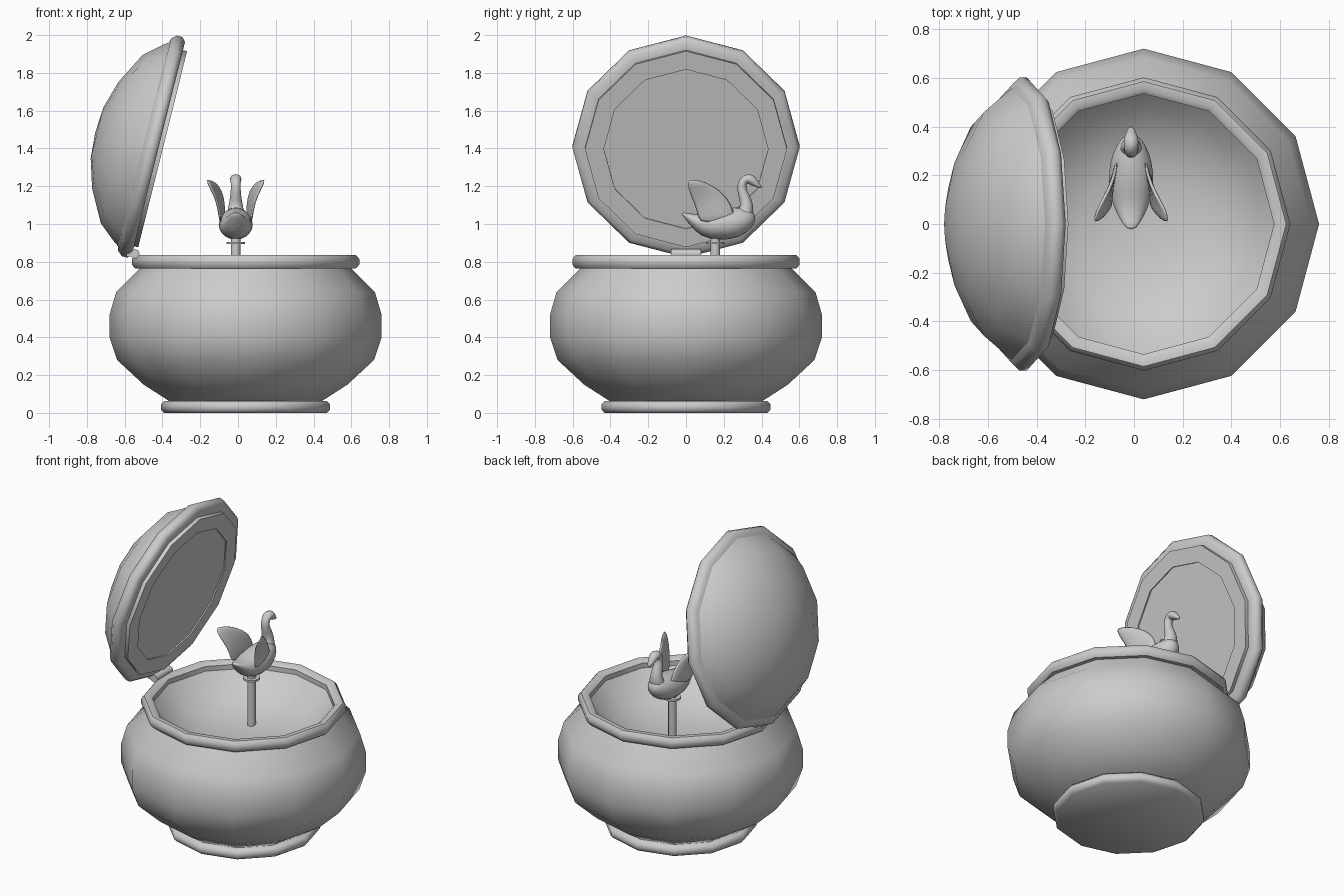
import bpy
import bmesh
import math
from mathutils import Matrix, Vector

SIDES = 12
BOWL_X = 0.04
SWAN_X = -0.012

if "Cube" in bpy.data.objects:
    bpy.data.objects.remove(bpy.data.objects["Cube"], do_unlink=True)

grey = bpy.data.materials.new("plain_grey")
grey.use_nodes = True
grey.diffuse_color = (0.6, 0.6, 0.6, 1)
grey.node_tree.nodes["Principled BSDF"].inputs["Base Color"].default_value = (0.6, 0.6, 0.6, 1)


def finish(bm, name, matrix, angle=40):
    """Turn a bmesh into a smooth shaded object that keeps its sharp edges."""
    bmesh.ops.recalc_face_normals(bm, faces=bm.faces)
    mesh = bpy.data.meshes.new(name)
    bm.to_mesh(mesh)
    bm.free()
    mesh.materials.append(grey)
    mesh.polygons.foreach_set("use_smooth", [True] * len(mesh.polygons))
    mesh.set_sharp_from_angle(angle=math.radians(angle))
    obj = bpy.data.objects.new(name, mesh)
    obj.matrix_world = matrix
    bpy.context.collection.objects.link(obj)
    return obj


def lathe(name, profile, matrix, sides=SIDES, angle=40):
    """Revolve (radius, height) points about the local z axis."""
    bm = bmesh.new()
    verts = [bm.verts.new((r, 0, z)) for r, z in profile]
    edges = [bm.edges.new(pair) for pair in zip(verts, verts[1:])]
    bmesh.ops.spin(bm, geom=verts + edges, cent=(0, 0, 0), axis=(0, 0, 1),
                   angle=math.tau, steps=sides)
    bmesh.ops.remove_doubles(bm, verts=bm.verts, dist=0.0005)
    return finish(bm, name, matrix, angle)


def loft(name, stations, matrix, sides=10):
    """Skin elliptical sections along a path: (y, z, half width, half height)."""
    bm = bmesh.new()
    path = [Vector((0, y, z)) for y, z, _, _ in stations]
    rings = []
    for i, (_, _, wide, high) in enumerate(stations):
        along = (path[min(i + 1, len(path) - 1)] - path[max(i - 1, 0)]).normalized()
        across = Vector((1, 0, 0))
        up = across.cross(along)
        turns = [math.tau * k / sides for k in range(sides)]
        rings.append([bm.verts.new(path[i] + across * wide * math.cos(t) + up * high * math.sin(t))
                      for t in turns])
    for a, b in zip(rings, rings[1:]):
        for k in range(sides):
            n = (k + 1) % sides
            bm.faces.new((a[k], a[n], b[n], b[k]))
    bm.faces.new(rings[0])
    bm.faces.new(rings[-1])
    obj = finish(bm, name, matrix, 80)
    soften(obj)
    return obj


def soften(obj):
    mod = obj.modifiers.new("soften", "SUBSURF")
    mod.levels = mod.render_levels = 1


# Bowl: round outside, shallow dished inside
bowl = Matrix.Translation((BOWL_X, 0, 0))
lathe("bowl", [(0, 0.05), (0.40, 0.06), (0.54, 0.15), (0.68, 0.28), (0.72, 0.40),
               (0.72, 0.52), (0.685, 0.64), (0.56, 0.765), (0.545, 0.80),
               (0.48, 0.73), (0.38, 0.66), (0.26, 0.615), (0.13, 0.595), (0, 0.59)], bowl)
lathe("bowl_rim", [(0.535, 0.78), (0.555, 0.765), (0.585, 0.765), (0.602, 0.785),
                   (0.602, 0.815), (0.585, 0.835), (0.555, 0.835), (0.535, 0.82),
                   (0.535, 0.78)], bowl, angle=50)
lathe("foot", [(0, 0), (0.43, 0), (0.448, 0.018), (0.448, 0.045), (0.43, 0.063),
               (0.38, 0.063), (0, 0.063)], bowl, angle=50)

# Lid: dome, rim and inner lip, all opened on the hinge
lid = Matrix.Translation((-0.455, 0, 1.41)) @ Matrix.Rotation(math.radians(-76), 4, "Y")
lathe("lid_dome", [(0, 0), (0.55, 0), (0.56, 0.04), (0.54, 0.07), (0.46, 0.165),
                   (0.29, 0.255), (0.14, 0.30), (0, 0.31)], lid)
lathe("lid_rim", [(0.53, -0.035), (0.58, -0.035), (0.602, -0.015), (0.602, 0.015),
                  (0.58, 0.04), (0.54, 0.05), (0.53, -0.035)], lid, angle=50)
lathe("lid_lip", [(0, 0), (0.535, 0), (0.535, -0.058), (0.435, -0.058),
                  (0.435, -0.05), (0, -0.05)], lid)

# Hinge: barrel with a leaf toward the bowl rim
barrel = Matrix.Translation((-0.545, 0, 0.842)) @ Matrix.Rotation(math.pi / 2, 4, "X")
lathe("hinge_barrel", [(0, -0.08), (0.025, -0.08), (0.025, 0.08), (0, 0.08)], barrel, sides=8, angle=50)
bm = bmesh.new()
bmesh.ops.create_cube(bm, size=1, matrix=Matrix.Diagonal((0.06, 0.15, 0.02, 1)))
finish(bm, "hinge_leaf", Matrix.Translation((-0.56, 0, 0.838)))

# Post and its collar
post = Matrix.Translation((SWAN_X, 0.155, 0))
lathe("post", [(0, 0.59), (0.025, 0.59), (0.025, 0.93), (0, 0.93)], post)
lathe("post_collar", [(0, 0.893), (0.05, 0.893), (0.05, 0.905), (0, 0.905)], post)

# Swan body from tail to chest, then neck and head to the beak
swan = Matrix.Translation((SWAN_X, 0, 0))
loft("swan_body", [(-0.025, 1.06, 0.02, 0.006), (0.03, 1.025, 0.055, 0.03),
                   (0.09, 0.995, 0.085, 0.07), (0.17, 0.995, 0.1, 0.088),
                   (0.26, 1.005, 0.092, 0.09), (0.325, 1.035, 0.065, 0.065),
                   (0.36, 1.06, 0.025, 0.028)], swan)
loft("swan_neck", [(0.26, 1.01, 0.06, 0.06), (0.32, 1.05, 0.05, 0.05),
                   (0.325, 1.11, 0.037, 0.036), (0.298, 1.165, 0.028, 0.028),
                   (0.292, 1.21, 0.027, 0.026), (0.315, 1.243, 0.03, 0.028),
                   (0.345, 1.238, 0.034, 0.032), (0.368, 1.215, 0.024, 0.02),
                   (0.402, 1.19, 0.01, 0.005)], swan)

# Raised wings: front and back edge points from root to tip, mirrored
front_edge = [(0.055, 0.27, 1.02), (0.058, 0.25, 1.10), (0.068, 0.19, 1.18), (0.115, 0.09, 1.23)]
back_edge = [(0.08, 0.06, 1.0), (0.09, 0.055, 1.08), (0.112, 0.02, 1.15), (0.16, -0.003, 1.24)]
for side, label in ((1, "left"), (-1, "right")):
    bm = bmesh.new()
    rows = []
    for f, b in zip(front_edge, back_edge):
        a, c = Vector(f), Vector(b)
        mid = (a + c) / 2 + Vector((0.012, 0, 0))
        rows.append([bm.verts.new((p.x * side, p.y, p.z)) for p in (a, mid, c)])
    for lower, upper in zip(rows, rows[1:]):
        for k in range(2):
            bm.faces.new((lower[k], lower[k + 1], upper[k + 1], upper[k]))
    wing = finish(bm, label + "_wing", swan, 80)
    thick = wing.modifiers.new("thickness", "SOLIDIFY")
    thick.thickness = 0.018
    thick.offset = 0
    soften(wing)
